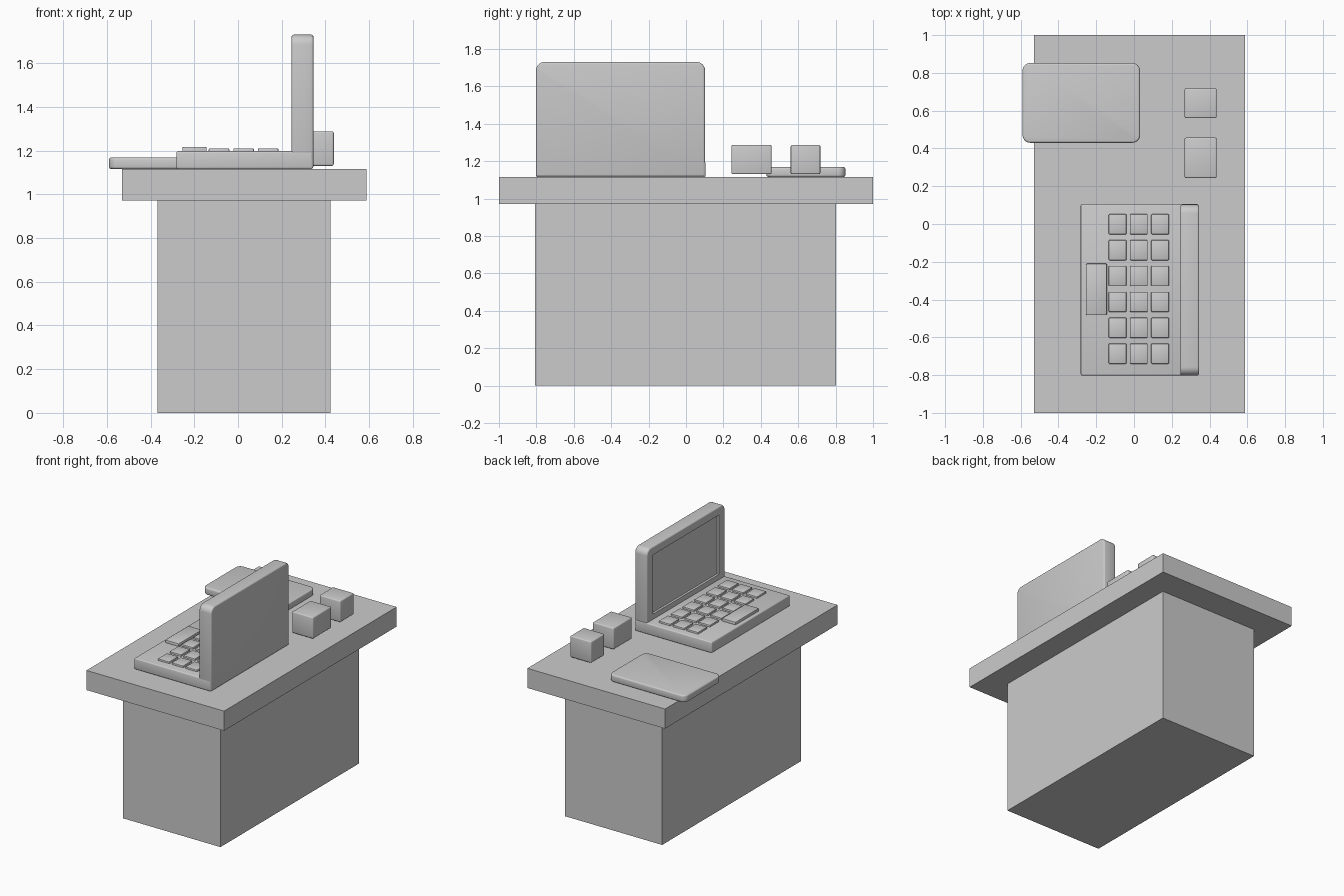
import bpy, bmesh, math

if "Cube" in bpy.data.objects:
    bpy.data.objects.remove(bpy.data.objects["Cube"])


def box(name, x, y, z, bevel=0.0, corner=0.0, axis=2, keep=None, segs=3):
    """Box from (min, max) ranges; 'corner' rounds edges along axis, 'bevel' softens all edges."""
    bm = bmesh.new()
    bmesh.ops.create_cube(bm, size=1)
    for v in bm.verts:
        for i, (a, b) in enumerate((x, y, z)):
            v.co[i] = a if v.co[i] < 0 else b
    if corner:
        edges = [e for e in bm.edges
                 if abs((e.verts[0].co - e.verts[1].co).normalized()[axis]) > 0.9
                 and (keep is None or keep(e.verts[0].co))]
        bmesh.ops.bevel(bm, geom=edges, offset=corner, offset_type='OFFSET',
                        segments=6, profile=0.5, affect='EDGES')
    bmesh.ops.recalc_face_normals(bm, faces=bm.faces)
    if bevel:
        edges = [e for e in bm.edges if e.calc_face_angle(0) > math.radians(40)]
        bmesh.ops.bevel(bm, geom=edges, offset=bevel, offset_type='OFFSET',
                        segments=segs, profile=0.5, affect='EDGES')
    mesh = bpy.data.meshes.new(name)
    bm.to_mesh(mesh)
    bm.free()
    ob = bpy.data.objects.new(name, mesh)
    bpy.context.collection.objects.link(ob)
    if bevel or corner:
        bpy.ops.object.select_all(action='DESELECT')
        ob.select_set(True)
        bpy.context.view_layer.objects.active = ob
        bpy.ops.object.shade_smooth_by_angle(angle=math.radians(35))
    return ob


# Desk
box("desk_base", (-0.368, 0.422), (-0.806, 0.802), (0, 0.975))
box("desk_top", (-0.53, 0.587), (-1, 1), (0.972, 1.116))

# Laptop body and upright lid with rounded top corners
box("laptop_body", (-0.282, 0.342), (-0.802, 0.105), (1.116, 1.197), bevel=0.008)
lid = box("laptop_lid", (0.245, 0.345), (-0.802, 0.102), (1.118, 1.73),
          bevel=0.01, corner=0.045, axis=0, keep=lambda p: p.z > 1.5)

# Recessed screen
cutter = box("screen_cutter", (0.2, 0.262), (-0.735, 0.035), (1.235, 1.67))
mod = lid.modifiers.new("screen_recess", 'BOOLEAN')
mod.operation = 'DIFFERENCE'
mod.solver = 'EXACT'
mod.object = cutter
bpy.context.view_layer.objects.active = lid
bpy.ops.object.modifier_apply(modifier=mod.name)
bpy.data.objects.remove(cutter)

# Keyboard: three rows of six keys and a wide space bar
for row in range(3):
    for col in range(6):
        x0 = -0.134 + row * 0.1125
        y0 = -0.74 + col * 0.137
        box(f"key_{row}_{col}", (x0, x0 + 0.094), (y0, y0 + 0.107),
            (1.185, 1.21), bevel=0.005, segs=2)
box("space_bar", (-0.255, -0.143), (-0.483, -0.21), (1.185, 1.217), bevel=0.006, segs=2)

# Notepad overhanging the desk edge
box("notepad", (-0.59, 0.032), (0.43, 0.852), (1.116, 1.168), bevel=0.01, corner=0.04)

# Two small blocks
for name, y in (("small_block", (0.56, 0.718)), ("large_block", (0.243, 0.457))):
    box(name, (0.268, 0.438), y, (1.13, 1.287), bevel=0.008)
